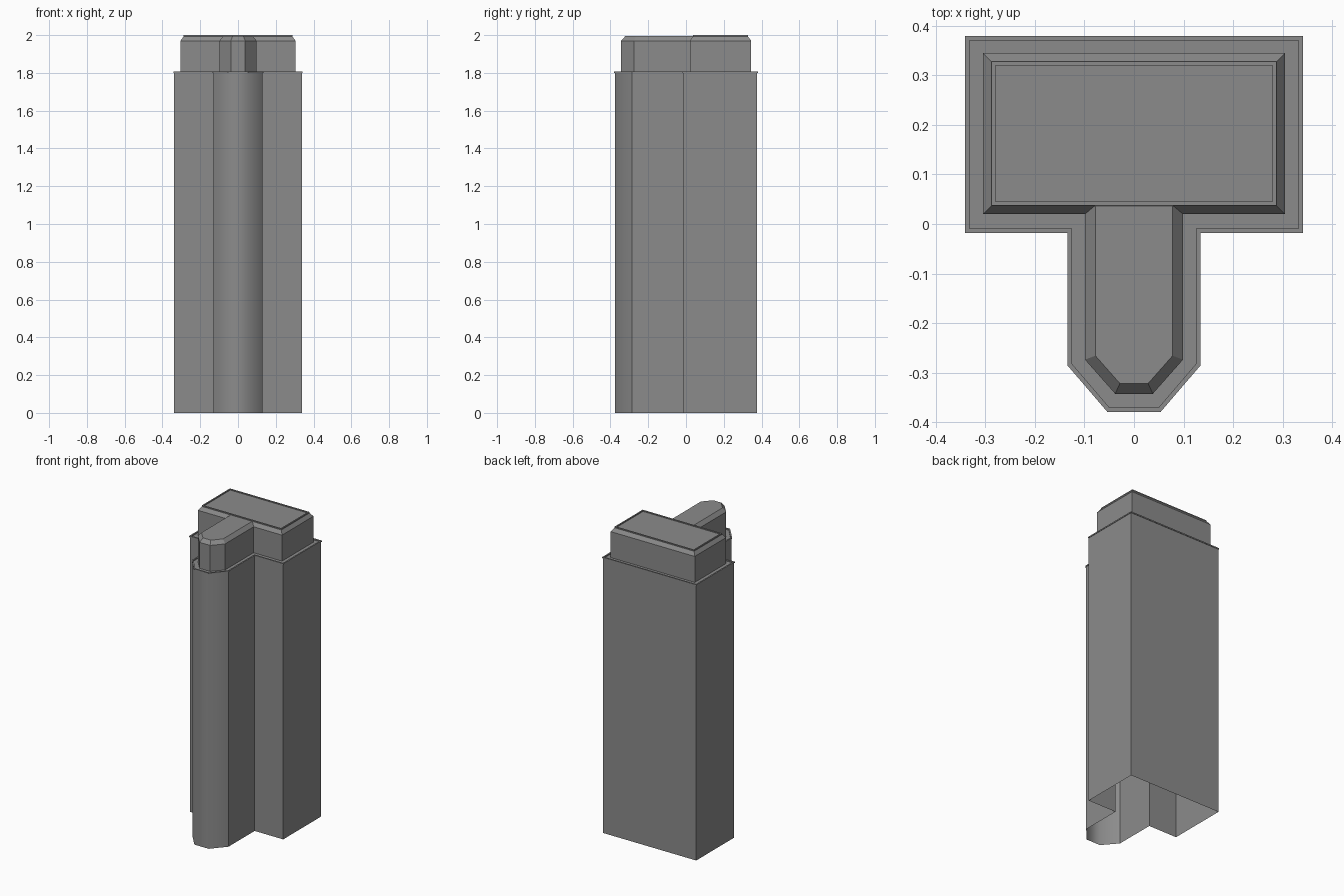
import bpy
import bmesh
from mathutils import Vector

cube = bpy.data.objects.get("Cube")
if cube:
    bpy.data.objects.remove(cube, do_unlink=True)

concrete = bpy.data.materials.new("grey concrete")
concrete.use_nodes = True
GREY = (0.26, 0.26, 0.26, 1)
concrete.diffuse_color = GREY
concrete.node_tree.nodes["Principled BSDF"].inputs["Base Color"].default_value = GREY


def mirrored(half):
    """Close a right-hand half outline, listed front to back, across x = 0."""
    return [Vector(p) for p in half] + [Vector((-x, y)) for x, y in reversed(half)]


def offset(outline, d):
    """Move every side of a counter-clockwise outline outwards by d."""
    result = []
    for i, p in enumerate(outline):
        a = (p - outline[i - 1]).normalized()
        b = (outline[(i + 1) % len(outline)] - p).normalized()
        na, nb = Vector((a.y, -a.x)), Vector((b.y, -b.x))
        result.append(p + (na + nb) * (d / (1 + na.dot(nb))))
    return result


def tower_part(name, half, steps, round_nose=False):
    """Skin (offset, height) steps of one outline, open below and capped above."""
    outline = mirrored(half)
    bm = bmesh.new()
    rings = [[bm.verts.new((p.x, p.y, z)) for p in offset(outline, d)] for d, z in steps]
    n = len(outline)
    for low, high in zip(rings, rings[1:]):
        for i in range(n):
            j = (i + 1) % n
            bm.faces.new((low[i], low[j], high[j], high[i]))
    bm.faces.new(rings[-1])
    bm.normal_update()

    # Only the upright edges of the nose are blended
    if round_nose:
        front = outline[0].y
        for f in bm.faces:
            f.smooth = abs(f.normal.z) < 0.1
        for e in bm.edges:
            a, b = e.verts
            upright = abs(a.co.z - b.co.z) > 1
            e.smooth = upright and abs(a.co.y - front) < 0.01

    mesh = bpy.data.meshes.new(name)
    bm.to_mesh(mesh)
    bm.free()
    mesh.materials.append(concrete)
    obj = bpy.data.objects.new(name, mesh)
    bpy.context.collection.objects.link(obj)
    return obj


# Tall T-shaped shaft with a thin raised rim around its roof
tower_part("tower_shaft",
           [(0.052, -0.377), (0.131, -0.285), (0.131, -0.015), (0.338, -0.015), (0.338, 0.377)],
           [(0, 0), (0, 1.799), (0.003, 1.799), (0.003, 1.807), (-0.006, 1.807), (-0.006, 1.800)],
           round_nose=True)

# Wide penthouse with chamfered shoulders and a small parapet
tower_part("penthouse_block",
           [(0.305, 0.02), (0.305, 0.345)],
           [(0, 1.795), (0, 1.97), (-0.017, 1.993), (-0.017, 2.0), (-0.025, 2.0), (-0.025, 1.994)])

# Narrow front wing with a faceted nose, running back into the penthouse
tower_part("penthouse_wing",
           [(0.038, -0.343), (0.099, -0.274), (0.099, 0.057)],
           [(0, 1.795), (0, 1.97), (-0.021, 1.994)])
